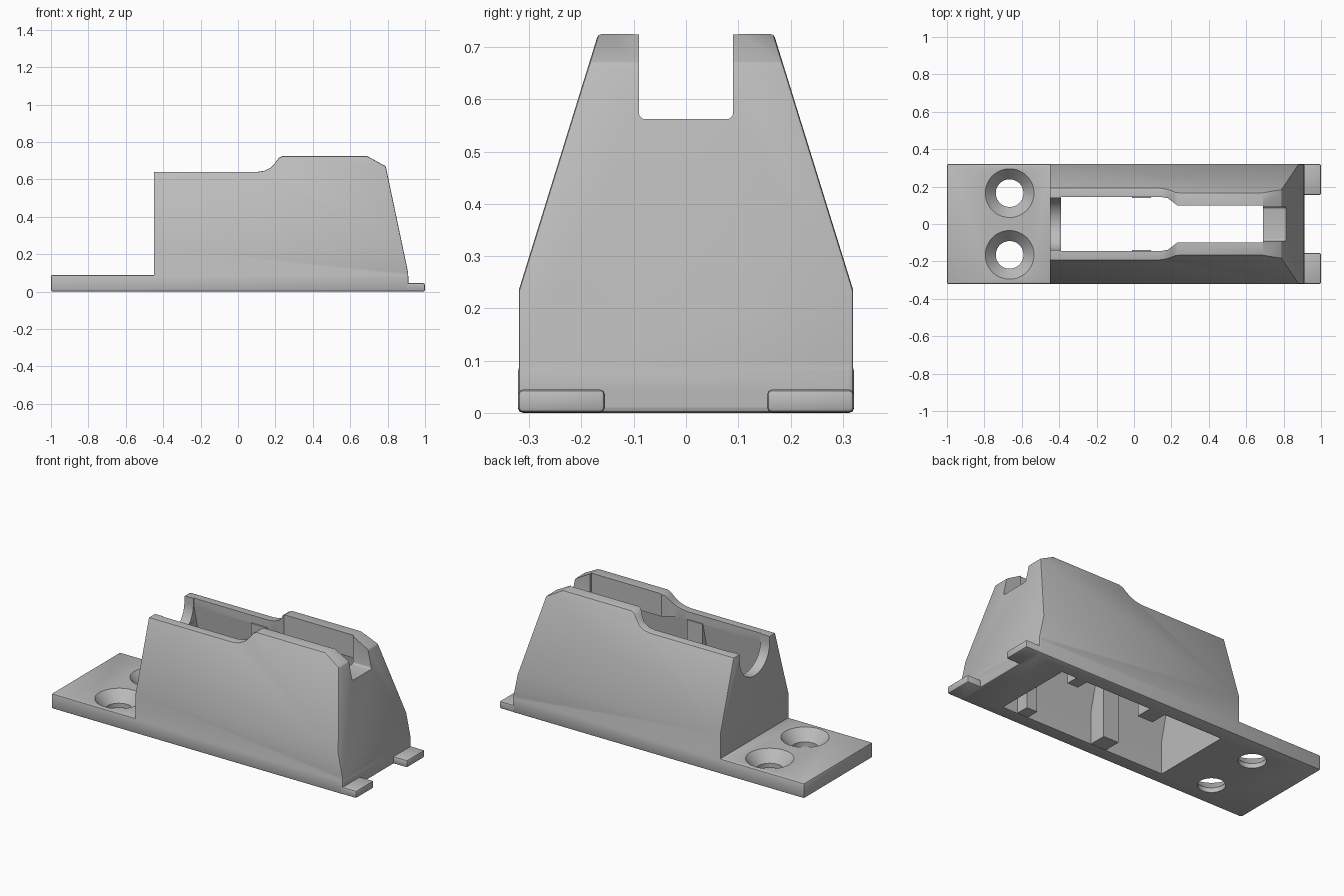
import bpy
import bmesh
import math
from mathutils import Vector

if "Cube" in bpy.data.objects:
    bpy.data.objects.remove(bpy.data.objects["Cube"])

grey = bpy.data.materials.new("plain grey")
grey.use_nodes = True
colour = (0.5, 0.5, 0.5, 1)
grey.diffuse_color = colour
grey.node_tree.nodes["Principled BSDF"].inputs["Base Color"].default_value = colour


def add(name, bm):
    bmesh.ops.recalc_face_normals(bm, faces=bm.faces)
    mesh = bpy.data.meshes.new(name)
    bm.to_mesh(mesh)
    bm.free()
    mesh.materials.append(grey)
    ob = bpy.data.objects.new(name, mesh)
    bpy.context.collection.objects.link(ob)
    return ob


def prism(name, points, axis, low, high):
    """Extrude a flat outline along one axis; the points use the other two."""
    bm = bmesh.new()
    verts = []
    for p in points:
        co = list(p)
        co.insert(axis, low)
        verts.append(bm.verts.new(co))
    face = bm.faces.new(verts)
    ext = bmesh.ops.extrude_face_region(bm, geom=[face])["geom"]
    step = Vector((0, 0, 0))
    step[axis] = high - low
    bmesh.ops.translate(bm, vec=step, verts=[v for v in ext if isinstance(v, bmesh.types.BMVert)])
    return add(name, bm)


def box(name, x0, x1, y0, y1, z0, z1):
    return prism(name, [(x0, y0), (x1, y0), (x1, y1), (x0, y1)], 2, z0, z1)


def cone(name, r0, r1, x, y, z0, z1):
    bm = bmesh.new()
    bmesh.ops.create_cone(bm, cap_ends=True, segments=48, radius1=r0, radius2=r1, depth=z1 - z0)
    bmesh.ops.translate(bm, vec=(x, y, (z0 + z1) / 2), verts=bm.verts)
    return add(name, bm)


def apply(ob, mod):
    bpy.context.view_layer.objects.active = ob
    bpy.ops.object.modifier_apply(modifier=mod.name)


def bevel(ob, width, segments=2):
    mod = ob.modifiers.new("bevel", "BEVEL")
    mod.width = width
    mod.segments = segments
    mod.limit_method = "ANGLE"
    mod.angle_limit = math.radians(30)
    apply(ob, mod)


def combine(ob, other, operation):
    mod = ob.modifiers.new("boolean", "BOOLEAN")
    mod.operation = operation
    mod.solver = "EXACT"
    mod.object = other
    apply(ob, mod)
    bpy.data.objects.remove(other)


def both_sides(points):
    return points + [(-y, z) for y, z in reversed(points)]


# Tapered body: side outline crossed with end outline
side = [(-0.45, 0.01), (-0.45, 0.64), (0.1, 0.64), (0.14, 0.646), (0.175, 0.663),
        (0.2, 0.69), (0.217, 0.714), (0.238, 0.725), (0.69, 0.725), (0.79, 0.67),
        (0.91, 0.1), (0.91, 0.01)]
body = prism("holder_body", side, 1, -0.4, 0.4)
end = both_sides([(0.32, 0), (0.32, 0.235), (0.165, 0.735)])
combine(body, prism("end_outline", end, 0, -0.6, 1.1), "INTERSECT")
bevel(body, 0.006)

# Base plate and the two front tabs
plate = box("base_plate", -1, 0.912, -0.322, 0.322, 0, 0.09)
bevel(plate, 0.01)
combine(body, plate, "UNION")
for s in (-1, 1):
    y0, y1 = sorted((s * 0.155, s * 0.3215))
    tab = box("front_tab", 0.8, 1, y0, y1, 0.0005, 0.045)
    bevel(tab, 0.01)
    combine(body, tab, "UNION")

# Hollow inside, open below
hollow = both_sides([(0.24, -0.1), (0.24, 0.2), (0.145, 0.59)])
combine(body, prism("hollow", hollow, 0, -0.39, 0.69), "DIFFERENCE")

# Top slot, narrower towards the front
slot = [(-0.391, 0.145), (0.14, 0.145), (0.18, 0.138), (0.205, 0.12), (0.23, 0.1), (0.691, 0.1)]
combine(body, prism("top_slot", both_sides_xy := slot + [(x, -y) for x, y in reversed(slot)],
                    2, 0.5, 1), "DIFFERENCE")

# Round notch in the rear wall
arc = [(0.14 * math.cos(a * math.pi / 24), 0.6 - 0.14 * math.sin(a * math.pi / 24))
       for a in range(25)]
combine(body, prism("rear_notch", arc + [(-0.14, 0.8), (0.14, 0.8)], 0, -0.6, -0.3), "DIFFERENCE")

# Square notch in the front wall with rounded lower corners
r = 0.012
corner = [(0.09 - r + r * math.cos(t), 0.562 + r - r * math.sin(t))
          for t in [i * math.pi / 8 for i in range(5)]]
combine(body, prism("front_notch", both_sides([(0.09, 0.9)] + corner), 0, 0.6, 1.1), "DIFFERENCE")

# Countersunk screw holes
for y in (-0.165, 0.165):
    combine(body, cone("hole", 0.074, 0.074, -0.665, y, -0.1, 0.06), "DIFFERENCE")
    combine(body, cone("countersink", 0.072, 0.14, -0.665, y, 0.025, 0.101), "DIFFERENCE")

# Upright ribs on the inner walls
for x0, x1, inner in ((-0.01, 0.09, 0.138), (0.52, 0.59, 0.165)):
    for s in (-1, 1):
        rib = [(s * y, z) for y, z in ((inner, 0.002), (0.28, 0.002), (0.28, 0.21),
                                       (0.18, 0.595), (inner, 0.595))]
        combine(body, prism("rib", rib, 0, x0, x1), "UNION")

bpy.ops.object.select_all(action="DESELECT")
body.select_set(True)
bpy.context.view_layer.objects.active = body
bpy.ops.object.shade_smooth_by_angle(angle=math.radians(28))
